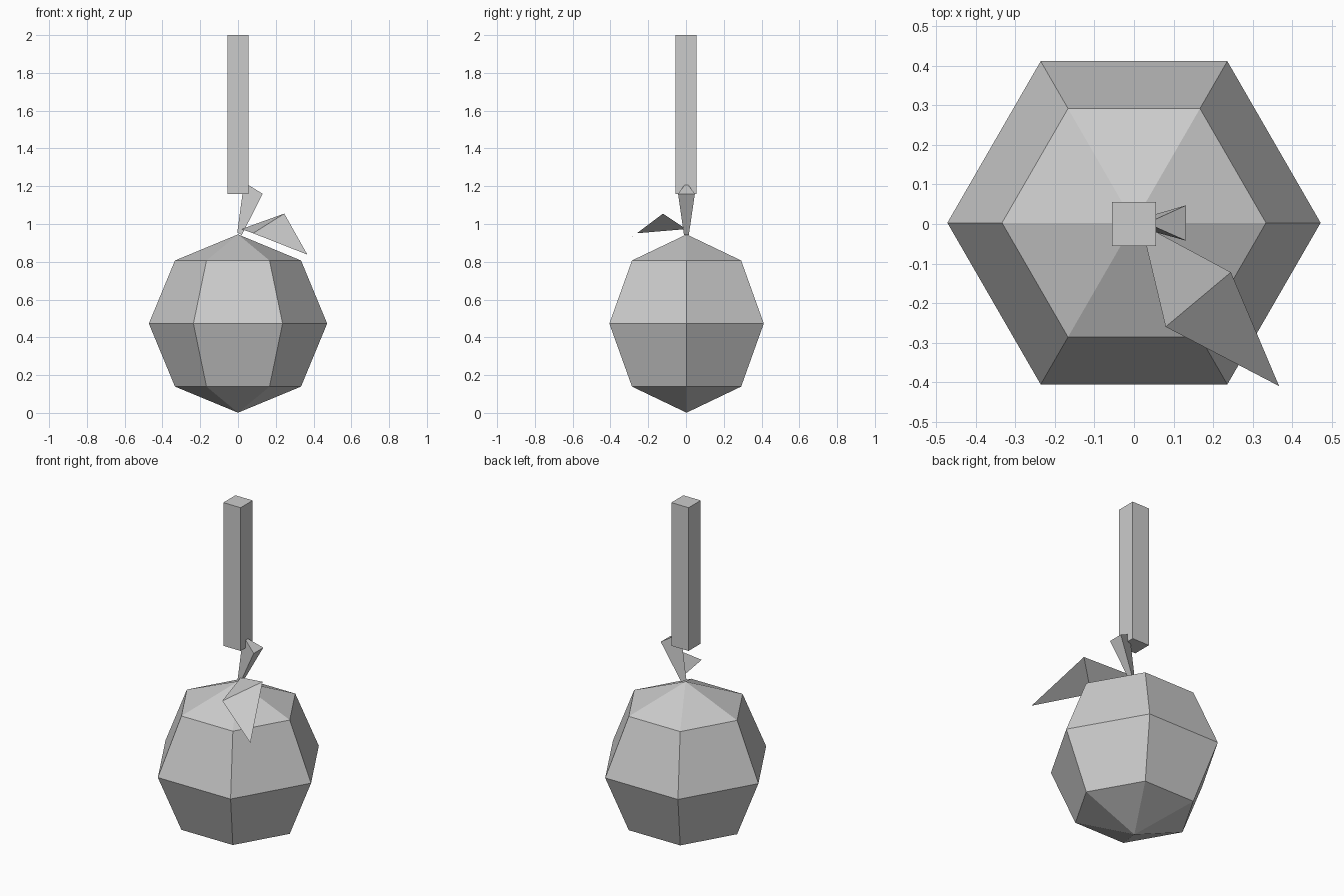
import bpy
import bmesh
import math
from mathutils import Matrix, Vector

if "Cube" in bpy.data.objects:
    bpy.data.objects.remove(bpy.data.objects["Cube"])

grey = bpy.data.materials.new("plain_grey")
grey.diffuse_color = (0.6, 0.6, 0.6, 1.0)
grey.use_nodes = True
grey.node_tree.nodes["Principled BSDF"].inputs["Base Color"].default_value = grey.diffuse_color


def finish(name, bm, closed=True):
    """Turn a bmesh into a named, flat-shaded grey object."""
    if closed:
        bmesh.ops.recalc_face_normals(bm, faces=bm.faces)
    mesh = bpy.data.meshes.new(name)
    bm.to_mesh(mesh)
    bm.free()
    mesh.materials.append(grey)
    obj = bpy.data.objects.new(name, mesh)
    bpy.context.collection.objects.link(obj)
    return obj


# Fruit: six-sided, four-ring low-poly ball with corners on the x axis
bm = bmesh.new()
bmesh.ops.create_uvsphere(bm, u_segments=6, v_segments=4, radius=0.472,
                          matrix=Matrix.Translation((0, 0.003, 0.473))
                          @ Matrix.Rotation(math.radians(30), 4, 'Z'))
finish("fruit_body", bm)

# Post: square bar hanging above the fruit
bm = bmesh.new()
bmesh.ops.create_cube(bm, size=1, matrix=Matrix.Translation((0, 0, 1.58))
                      @ Matrix.Diagonal((0.112, 0.112, 0.84, 1)))
finish("hanging_post", bm)

# Stem: tilted three-sided taper, widening upwards
bm = bmesh.new()
bottom = [bm.verts.new(p) for p in
          ((0.02, -0.011, 0.942), (0.02, 0.015, 0.942), (-0.004, 0.002, 0.955))]
top = [bm.verts.new(p) for p in
       ((0.131, -0.042, 1.16), (0.131, 0.047, 1.16), (0.032, 0.002, 1.22))]
bm.faces.new(bottom)
bm.faces.new(top)
for i in range(3):
    j = (i + 1) % 3
    bm.faces.new((bottom[i], bottom[j], top[j], top[i]))
finish("stem", bm)

# Leaf: thin sheet folded across its widest line
bm = bmesh.new()
base, left, tip, right = [bm.verts.new(Vector(p)) for p in
                          ((0.018, 0.0, 0.973), (0.08, -0.26, 0.951),
                           (0.367, -0.41, 0.838), (0.245, -0.122, 1.055))]
bm.faces.new((base, left, right))
bm.faces.new((left, tip, right))
finish("leaf", bm, closed=False)
